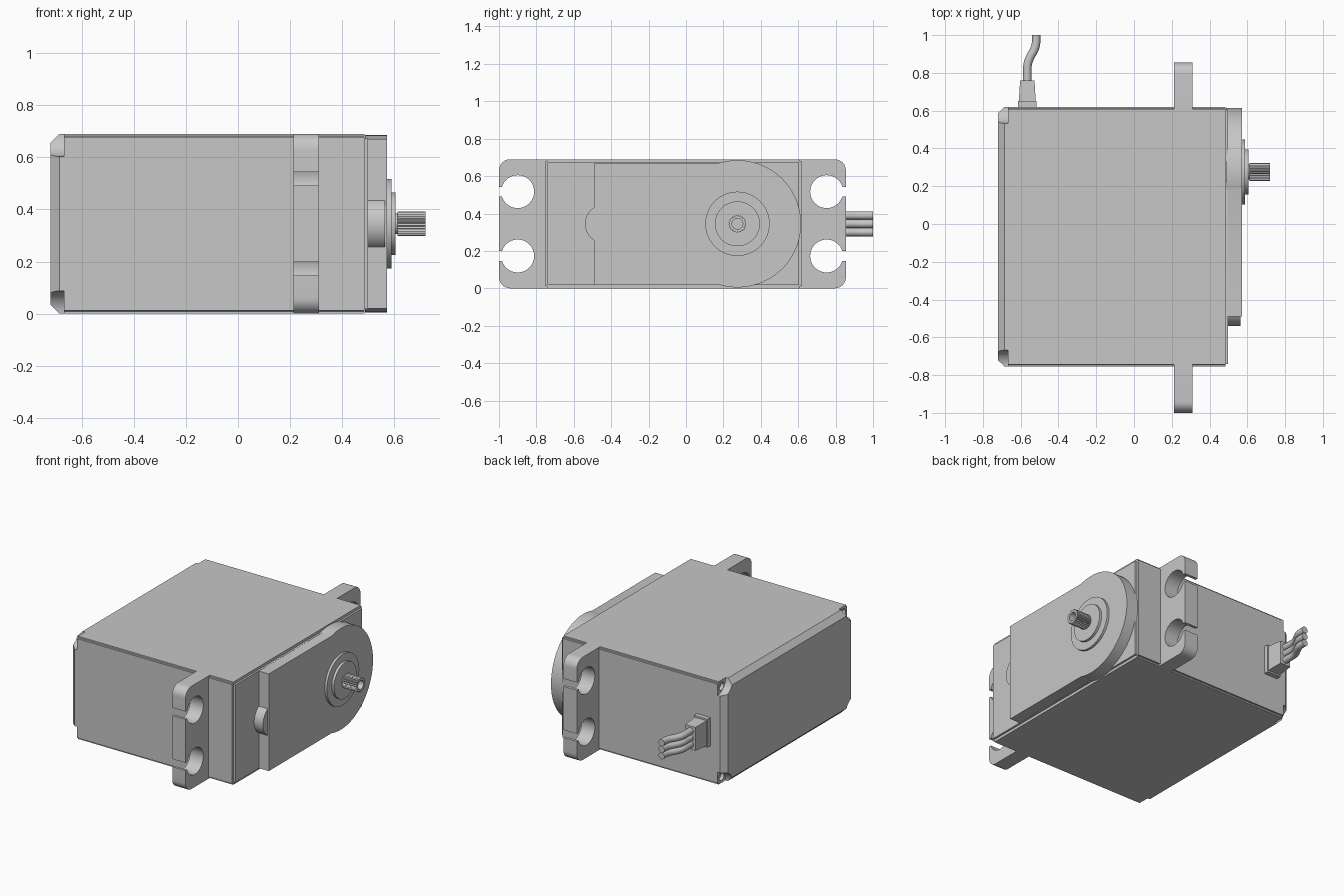
import bpy, bmesh, math
from mathutils import Matrix, Vector

cube = bpy.data.objects.get("Cube")
if cube:
    bpy.data.objects.remove(cube, do_unlink=True)

grey = bpy.data.materials.new("housing_grey")
grey.use_nodes = True
GREY = (0.57, 0.57, 0.57, 1)
grey.diffuse_color = GREY
grey.node_tree.nodes["Principled BSDF"].inputs["Base Color"].default_value = GREY

HEIGHT, MID = 0.69, 0.345
FRONT, BACK = -0.755, 0.62       # case ends along y
END, LID = -0.72, 0.485          # case ends along x
SHAFT_Y = 0.275


def finish(name, bm):
    bmesh.ops.recalc_face_normals(bm, faces=bm.faces[:])
    mesh = bpy.data.meshes.new(name)
    bm.to_mesh(mesh)
    bm.free()
    mesh.materials.append(grey)
    obj = bpy.data.objects.new(name, mesh)
    bpy.context.collection.objects.link(obj)
    return obj


def select(obj):
    bpy.ops.object.select_all(action='DESELECT')
    obj.select_set(True)
    bpy.context.view_layer.objects.active = obj


def smooth(obj):
    select(obj)
    bpy.ops.object.shade_smooth_by_angle(angle=math.radians(30))
    return obj


def cut(obj, cutter):
    select(obj)
    mod = obj.modifiers.new("cut", 'BOOLEAN')
    mod.operation, mod.solver, mod.object = 'DIFFERENCE', 'EXACT', cutter
    bpy.ops.object.modifier_apply(modifier=mod.name)
    bpy.data.objects.remove(cutter, do_unlink=True)


def box_bm(x0, x1, y0, y1, z0, z1):
    bm = bmesh.new()
    size = Matrix.Diagonal((x1 - x0, y1 - y0, z1 - z0, 1))
    centre = Matrix.Translation(((x0 + x1) / 2, (y0 + y1) / 2, (z0 + z1) / 2))
    bmesh.ops.create_cube(bm, size=1, matrix=centre @ size)
    return bm


def prism(name, outline, x0, x1):
    """Extrude a (y, z) outline along x."""
    bm = bmesh.new()
    face = bm.faces.new([bm.verts.new((x0, y, z)) for y, z in outline])
    new = bmesh.ops.extrude_face_region(bm, geom=[face])["geom"]
    bmesh.ops.translate(bm, verts=[v for v in new if isinstance(v, bmesh.types.BMVert)],
                        vec=(x1 - x0, 0, 0))
    return finish(name, bm)


def arc(cy, cz, r, a0, a1, n):
    angles = [a0 + (a1 - a0) * i / n for i in range(n + 1)]
    return [(cy + r * math.cos(a), cz + r * math.sin(a)) for a in angles]


def disc(name, y, z, r, x0, x1, n=48):
    return smooth(prism(name, arc(y, z, r, 0, math.tau, n)[:-1], x0, x1))


# Main case: chamfered rear end, softened long edges
bm = box_bm(END, LID, FRONT, BACK, 0, HEIGHT)
rear = [e for e in bm.edges if all(v.co.x < 0 for v in e.verts)]
bmesh.ops.bevel(bm, geom=rear, offset=0.035, segments=1, affect='EDGES')
long_edges = [e for e in bm.edges if
              abs(e.verts[0].co.x - e.verts[1].co.x) > 1]
bmesh.ops.bevel(bm, geom=long_edges, offset=0.012, segments=5, affect='EDGES')
case = finish("case", bm)

# Scooped rear corners, each with a screw hole
for y, sy in ((FRONT, 1), (BACK, -1)):
    for z, sz in ((0, 1), (HEIGHT, -1)):
        cut(case, disc("corner_cutter", y, z, 0.087, END - 0.05, -0.668))
        cut(case, disc("screw_cutter", y + sy * 0.042, z + sz * 0.042, 0.026, -0.7, -0.645, 24))
smooth(case)

# Lid step and raised gear cover with a round end
finish("lid_step", box_bm(LID - 0.01, 0.498, FRONT + 0.015, BACK - 0.015, 0.018, 0.672))
R, half = 0.34, 0.326
a = math.pi - math.asin(half / R)
cover_outline = [(-0.49, MID + half), (-0.49, MID - half)] + arc(SHAFT_Y, MID, R, -a, a, 64)
smooth(prism("gear_cover", cover_outline, LID + 0.002, 0.572))
disc("cover_boss", -0.434, MID, 0.106, 0.49, 0.564)

# Output shaft: stepped collars, neck and splined tip with a screw hole
disc("outer_collar", SHAFT_Y, MID, 0.172, 0.565, 0.588)
disc("inner_collar", SHAFT_Y, MID, 0.12, 0.58, 0.605)
disc("shaft_neck", SHAFT_Y, MID, 0.04, 0.60, 0.62, 32)
TEETH = 24
spline = []
for i in range(TEETH * 2):
    r = 0.048 if i % 2 else 0.042
    t = math.pi * i / TEETH
    spline.append((SHAFT_Y + r * math.cos(t), MID + r * math.sin(t)))
shaft = prism("splined_shaft", spline, 0.612, 0.72)
cut(shaft, disc("shaft_cutter", SHAFT_Y, MID, 0.029, 0.64, 0.75, 24))


# Mounting tabs: rounded corners and two keyhole slots open to the end
def tab(name, root, tip, hole_y):
    s = 1 if tip > root else -1
    hole_r, slot, corner = 0.088, 0.026, 0.06
    open_a = math.asin(slot / hole_r)
    reach = abs(tip - root)
    pts = [(0, 0)] + arc(reach - corner, corner, corner, -math.pi / 2, 0, 8)
    for z in (0.173, HEIGHT - 0.173):
        pts.append((reach, z - slot))
        pts += arc(abs(hole_y - root), z, hole_r, -open_a, open_a - math.tau, 40)
        pts.append((reach, z + slot))
    pts += arc(reach - corner, HEIGHT - corner, corner, 0, math.pi / 2, 8)
    pts.append((0, HEIGHT))
    smooth(prism(name, [(root + s * y, z) for y, z in pts], 0.212, 0.311))


tab("front_mounting_tab", FRONT + 0.02, -1.0, -0.9)
tab("back_mounting_tab", BACK - 0.02, 0.855, 0.752)

# Cable strain relief: flange and tapered sleeve
CABLE_X = -0.565
finish("cable_flange", box_bm(CABLE_X - 0.05, CABLE_X + 0.05, BACK - 0.01, 0.652, 0.25, 0.44))
bm = box_bm(CABLE_X - 0.045, CABLE_X + 0.045, 0.64, 0.76, 0.26, 0.43)
for v in bm.verts:
    if v.co.y > 0.7:
        v.co.x = CABLE_X + (v.co.x - CABLE_X) * 0.85
        v.co.z = MID + (v.co.z - MID) * 0.92
finish("cable_sleeve", bm)

# Three lead wires in a stack
path = [(-0.565, 0.74), (-0.565, 0.82), (-0.535, 0.91), (-0.518, 1.0)]
for i, label in enumerate(("lower", "middle", "upper")):
    curve = bpy.data.curves.new(label + "_wire", 'CURVE')
    curve.dimensions = '3D'
    curve.bevel_depth, curve.bevel_resolution = 0.0225, 4
    curve.use_fill_caps = True
    line = curve.splines.new('BEZIER')
    line.bezier_points.add(len(path) - 1)
    for p, (x, y) in zip(line.bezier_points, path):
        p.co = (x, y, MID + (i - 1) * 0.0445)
        p.handle_left_type = p.handle_right_type = 'FREE'
        lean = 0.02 if 0.85 < y < 0.95 else 0.0
        p.handle_left = p.co - Vector((lean, 0.035, 0))
        p.handle_right = p.co + Vector((lean, 0.035, 0))
    curve.materials.append(grey)
    wire = bpy.data.objects.new(label + "_wire", curve)
    bpy.context.collection.objects.link(wire)
